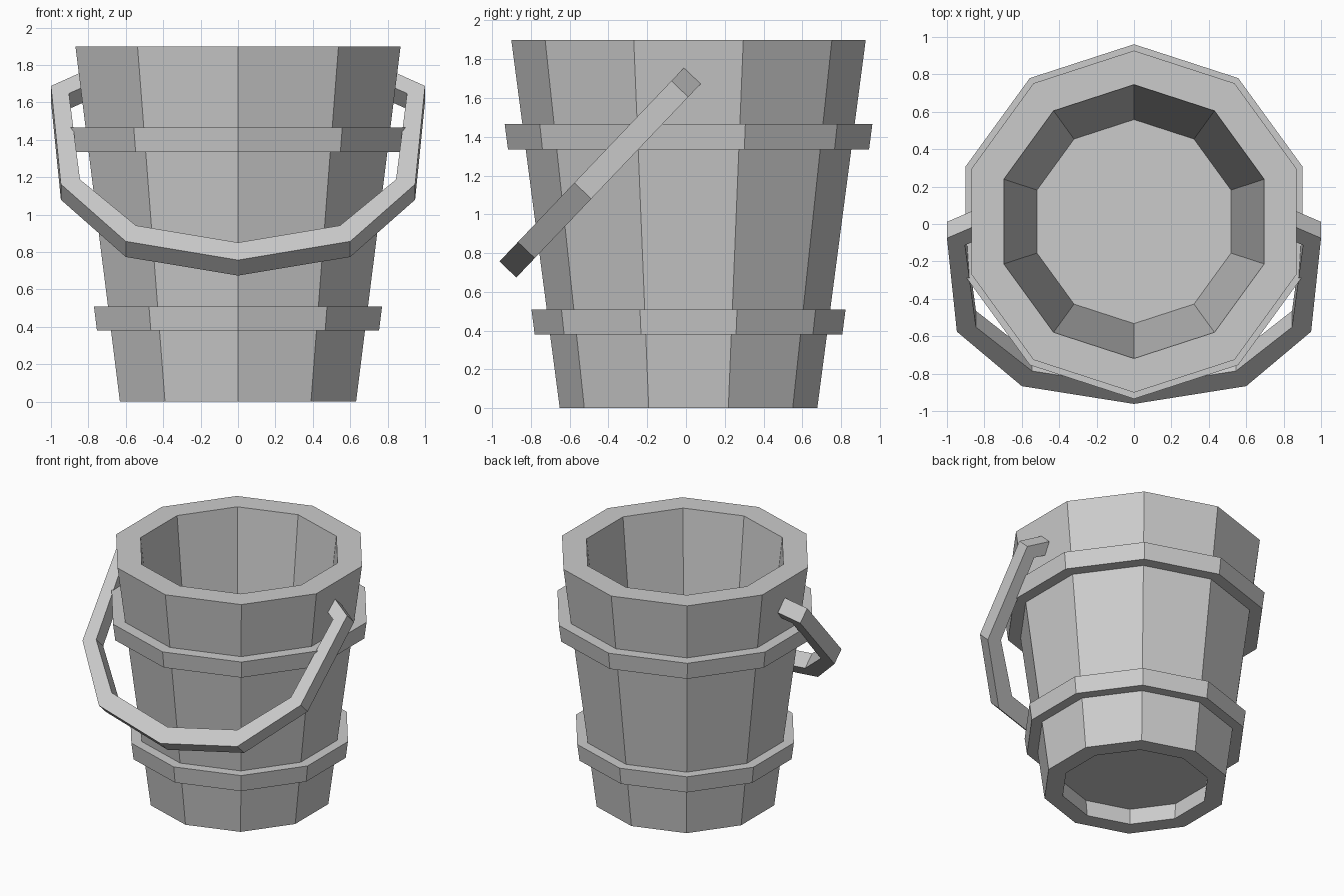
import bpy, bmesh
from math import sin, cos, pi
from mathutils import Vector

if "Cube" in bpy.data.objects:
    bpy.data.objects.remove(bpy.data.objects["Cube"], do_unlink=True)

SIDES = 10
CENTRE_Y = 0.013

grey = bpy.data.materials.new("plain_grey")
grey.use_nodes = True
grey.diffuse_color = (0.6, 0.6, 0.6, 1)
grey.node_tree.nodes["Principled BSDF"].inputs["Base Color"].default_value = (0.6, 0.6, 0.6, 1)


def finish(name, bm):
    bmesh.ops.recalc_face_normals(bm, faces=bm.faces)
    mesh = bpy.data.meshes.new(name)
    bm.to_mesh(mesh)
    bm.free()
    mesh.materials.append(grey)
    obj = bpy.data.objects.new(name, mesh)
    bpy.context.collection.objects.link(obj)
    return obj


def bridge_loops(bm, loops):
    """Join consecutive closed loops of vertices with quads."""
    for a, b in zip(loops, loops[1:]):
        n = len(a)
        for i in range(n):
            j = (i + 1) % n
            bm.faces.new((a[i], a[j], b[j], b[i]))


def ring(name, profile):
    """Turn a closed (radius, height) profile into a ten-sided ring."""
    bm = bmesh.new()
    loops = []
    for i in range(SIDES):
        a = pi / 2 + 2 * pi * i / SIDES
        loops.append([bm.verts.new((r * cos(a), CENTRE_Y + r * sin(a), z)) for r, z in profile])
    bridge_loops(bm, loops + loops[:1])
    return finish(name, bm)


# Tapered wall, open at both ends
ring("bucket_wall", [(0.664, 0), (0.914, 1.9), (0.732, 1.9), (0.53, 0)])

# Floor set a little above the bottom rim
bm = bmesh.new()
loops = []
for z in (0.13, 0.145):
    loops.append([bm.verts.new((0.546 * cos(a), CENTRE_Y + 0.546 * sin(a), z))
                  for a in (pi / 2 + 2 * pi * i / SIDES for i in range(SIDES))])
bridge_loops(bm, loops)
for loop in loops:
    bm.faces.new(loop)
finish("bucket_floor", bm)

# Hoops around the wall
ring("lower_hoop", [(0.793, 0.38), (0.81, 0.51), (0.69, 0.51), (0.69, 0.38)])
ring("upper_hoop", [(0.931, 1.335), (0.948, 1.465), (0.81, 1.465), (0.81, 1.335)])

# Swinging handle: half outline in its own tilted plane, as (across, along)
outer = [(0, 0), (0.6, 0.138), (0.947, 0.56), (1.0, 1.285), (0.85, 1.378)]
inner = [(0, 0.13), (0.545, 0.255), (0.845, 0.595), (0.904, 1.23), (0.83, 1.275)]
origin = Vector((0, -0.962, 0.757))
along = Vector((0, 0.69, 0.7245))
thick = Vector((0, 0.087, -0.083))


def both_sides(half):
    return [(-x, s) for x, s in half[:0:-1]] + half


bm = bmesh.new()
loops = []
for (xo, so), (xi, si) in zip(both_sides(outer), both_sides(inner)):
    po = origin + along * so + Vector((xo, 0, 0))
    pi_ = origin + along * si + Vector((xi, 0, 0))
    loops.append([bm.verts.new(p) for p in (po, pi_, pi_ + thick, po + thick)])
bridge_loops(bm, loops)
bm.faces.new(loops[0])
bm.faces.new(loops[-1])
finish("handle", bm)
